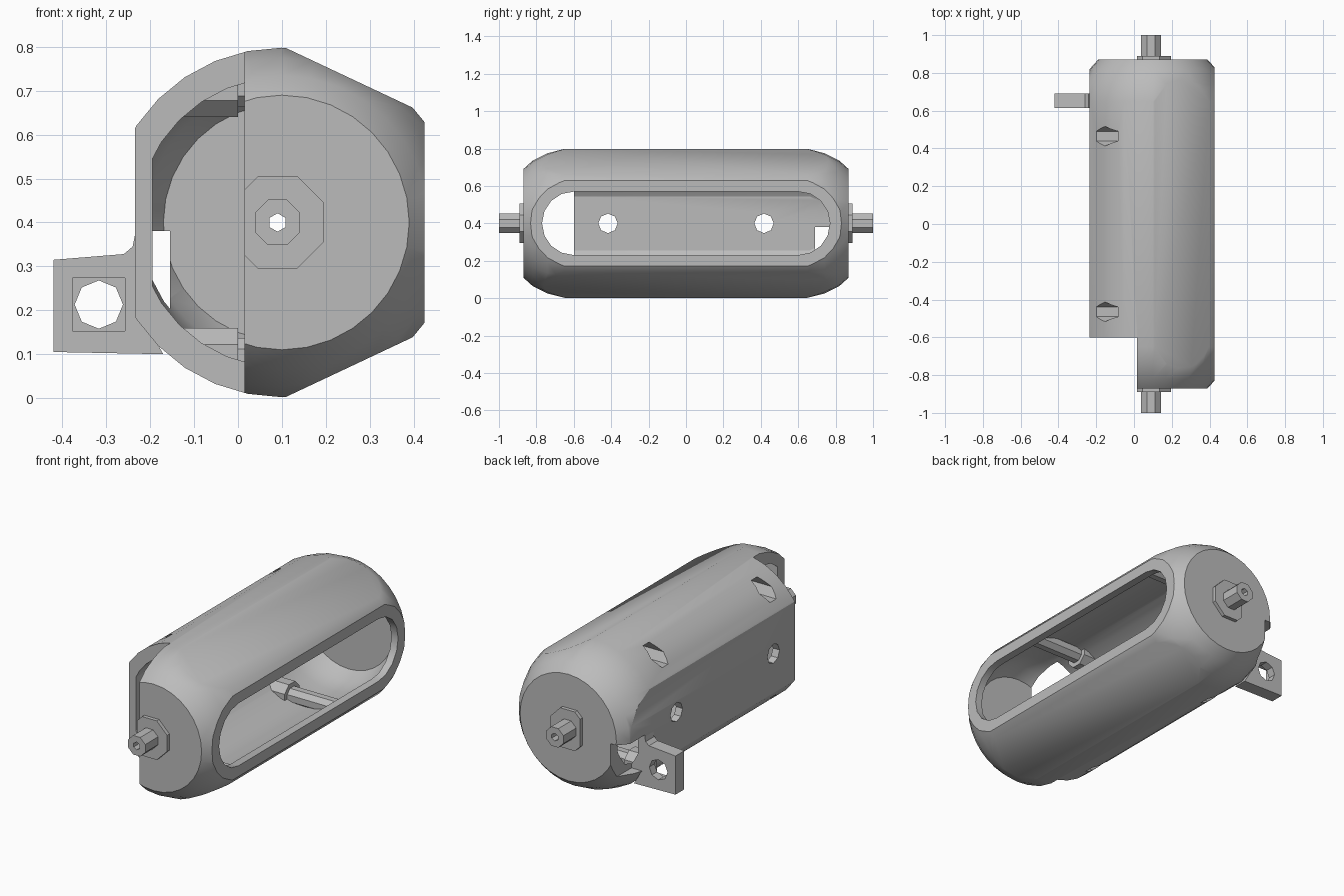
import bpy, bmesh, math
from mathutils import Vector, Matrix

cube = bpy.data.objects.get("Cube")
if cube:
    bpy.data.objects.remove(cube, do_unlink=True)

grey = bpy.data.materials.new("plain grey")
grey.use_nodes = True
COLOUR = (0.5, 0.5, 0.5, 1)
grey.diffuse_color = COLOUR
grey.node_tree.nodes["Principled BSDF"].inputs["Base Color"].default_value = COLOUR

AXIS_X, AXIS_Z = 0.1, 0.4


def finish(bm, name):
    bmesh.ops.recalc_face_normals(bm, faces=bm.faces)
    mesh = bpy.data.meshes.new(name)
    bm.to_mesh(mesh)
    bm.free()
    mesh.materials.append(grey)
    ob = bpy.data.objects.new(name, mesh)
    bpy.context.collection.objects.link(ob)
    return ob


def rod(name, axis, start, end, radius, sides, turn=0.0):
    """Cylinder along x or y, from start to a distance along that axis."""
    start = Vector(start)
    length = end - start["xy".index(axis)]
    rot = Matrix.Rotation(math.pi / 2, 4, "Y") if axis == "x" else Matrix.Rotation(-math.pi / 2, 4, "X")
    bm = bmesh.new()
    place = (Matrix.Translation(start) @ rot @ Matrix.Rotation(turn, 4, "Z")
             @ Matrix.Translation((0, 0, length / 2)))
    bmesh.ops.create_cone(bm, cap_ends=True, segments=sides, radius1=radius,
                          radius2=radius, depth=length, matrix=place)
    return finish(bm, name)


def prism(name, points, depth):
    """Closed outline pushed along one direction."""
    bm = bmesh.new()
    face = bm.faces.new([bm.verts.new(p) for p in points])
    out = bmesh.ops.extrude_face_region(bm, geom=[face])
    bmesh.ops.translate(bm, vec=depth, verts=[v for v in out["geom"] if isinstance(v, bmesh.types.BMVert)])
    return finish(bm, name)


def box(name, lo, hi):
    pts = [(lo[0], lo[1], lo[2]), (hi[0], lo[1], lo[2]), (hi[0], lo[1], hi[2]), (lo[0], lo[1], hi[2])]
    return prism(name, pts, (0, hi[1] - lo[1], 0))


def capsule(name, half_profile, planes, sides):
    """Revolve a profile round the long axis, then slice flats off it."""
    ring = [(r, -y) for r, y in half_profile] + [(r, y) for r, y in reversed(half_profile)]
    bm = bmesh.new()
    verts = [bm.verts.new((AXIS_X, y, AXIS_Z + r)) for r, y in ring]
    edges = [bm.edges.new(pair) for pair in zip(verts, verts[1:])]
    bmesh.ops.spin(bm, geom=verts + edges, cent=(AXIS_X, 0, AXIS_Z), axis=(0, 1, 0),
                   angle=2 * math.pi, steps=sides)
    bmesh.ops.remove_doubles(bm, verts=bm.verts, dist=0.0005)
    for point, normal in planes:
        cut = bmesh.ops.bisect_plane(bm, geom=bm.verts[:] + bm.edges[:] + bm.faces[:], dist=0.0001,
                                     plane_co=point, plane_no=normal, clear_outer=True)
        rim = [e for e in cut["geom_cut"] if isinstance(e, bmesh.types.BMEdge)]
        bmesh.ops.holes_fill(bm, edges=rim, sides=0)
    return finish(bm, name)


def carve(target, *cutters):
    for cutter in cutters:
        mod = target.modifiers.new("cut", "BOOLEAN")
        mod.operation, mod.solver, mod.object = "DIFFERENCE", "EXACT", cutter
        with bpy.context.temp_override(object=target, active_object=target):
            bpy.ops.object.modifier_apply(modifier=mod.name)
        bpy.data.objects.remove(cutter, do_unlink=True)


# Outer hull: rounded capsule with two side flats and two sloping shoulders
shoulders = [((0.11, 0, AXIS_Z + s * 0.397), (0.426, 0, s * 0.905)) for s in (1, -1)]
housing = capsule("housing", [(0, 0.87), (0.29, 0.87), (0.335, 0.82), (0.375, 0.74), (0.398, 0.65)],
                  [((-0.235, 0, 0), (-1, 0, 0)), ((0.425, 0, 0), (1, 0, 0))] + shoulders, 32)

# Cavity, leaving stepped screw bosses along its roof and floor
cavity = capsule("cavity", [(0, 0.81), (0.27, 0.81), (0.31, 0.75), (0.33, 0.66)],
                 [((-0.195, 0, 0), (-1, 0, 0)), ((0.385, 0, 0), (1, 0, 0))], 32)
BOSSES = [(y, z) for y in (-0.465, 0.465) for z in (0.095, 0.705)]
for y, z in BOSSES:
    carve(cavity, rod("boss", "x", (-0.4, y, z), 0.0, 0.07, 8, math.pi / 8),
          rod("thin_boss", "x", (-0.1, y, z), 0.6, 0.045, 8, math.pi / 8))
carve(housing, cavity)

# Screw pockets in the bosses and mounting holes in the flat wall
for y, z in BOSSES:
    carve(housing, rod("pocket", "x", (-0.4, y, z), -0.03, 0.052, 6))
for y in (-0.417, 0.417):
    carve(housing, rod("mount_hole", "x", (-0.4, y, 0.4), -0.12, 0.052, 8))

# Long rounded window in the side, cut-away front corner, rear corner notch
window = []
for end, start in ((0.6, -90), (-0.6, 90)):
    for i in range(9):
        a = math.radians(start + 22.5 * i)
        window.append((0.3, end + 0.17 * math.cos(a), AXIS_Z + 0.17 * math.sin(a)))
carve(housing, prism("window", window, (0.3, 0, 0)),
      box("corner_cut", (-0.5, -1.1, -0.2), (0.015, -0.6, 1)),
      box("rear_notch", (-0.4, 0.69, 0.18), (-0.155, 1, 0.38)),
      rod("bore", "y", (0.09, -1.2, 0.4), 1.2, 0.021, 6))

# Axle stubs with trimmed flanges at both ends
parts = [housing]
for side, label in ((-1, "front"), (1, "rear")):
    lo, hi = sorted((side * 0.865, side * 0.89))
    flange = rod(label + "_flange", "y", (0.09, lo, 0.4), hi, 0.115, 8, math.pi / 8)
    lo, hi = sorted((side * 0.88, side * 1.0))
    stub = rod(label + "_axle", "y", (0.09, lo, 0.4), hi, 0.056, 8, math.pi / 8)
    for part in (flange, stub):
        carve(part, rod("bore", "y", (0.09, -1.2, 0.4), 1.2, 0.021, 6))
    carve(flange, box("trim", (-0.3, -1.1, 0), (0.015, 1.1, 0.8)))
    parts += [flange, stub]

# Side bracket with a filleted root, square nut recess and round hole
outline = [(-0.42, 0.105), (-0.17, 0.1), (-0.205, 0.16), (-0.215, 0.38), (-0.235, 0.37),
           (-0.24, 0.345), (-0.26, 0.328), (-0.42, 0.315)]
bracket = prism("side_bracket", [(x, 0.615, z) for x, z in outline], (0, 0.075, 0))
carve(bracket, box("nut_recess", (-0.377, 0.5, 0.153), (-0.257, 0.645, 0.273)),
      rod("bracket_hole", "y", (-0.317, 0.5, 0.213), 0.8, 0.055, 8))
parts.append(bracket)

# Soft shading on the curves only
for ob in bpy.context.view_layer.objects:
    ob.select_set(ob in parts)
bpy.context.view_layer.objects.active = housing
bpy.ops.object.shade_smooth_by_angle(angle=math.radians(28))
